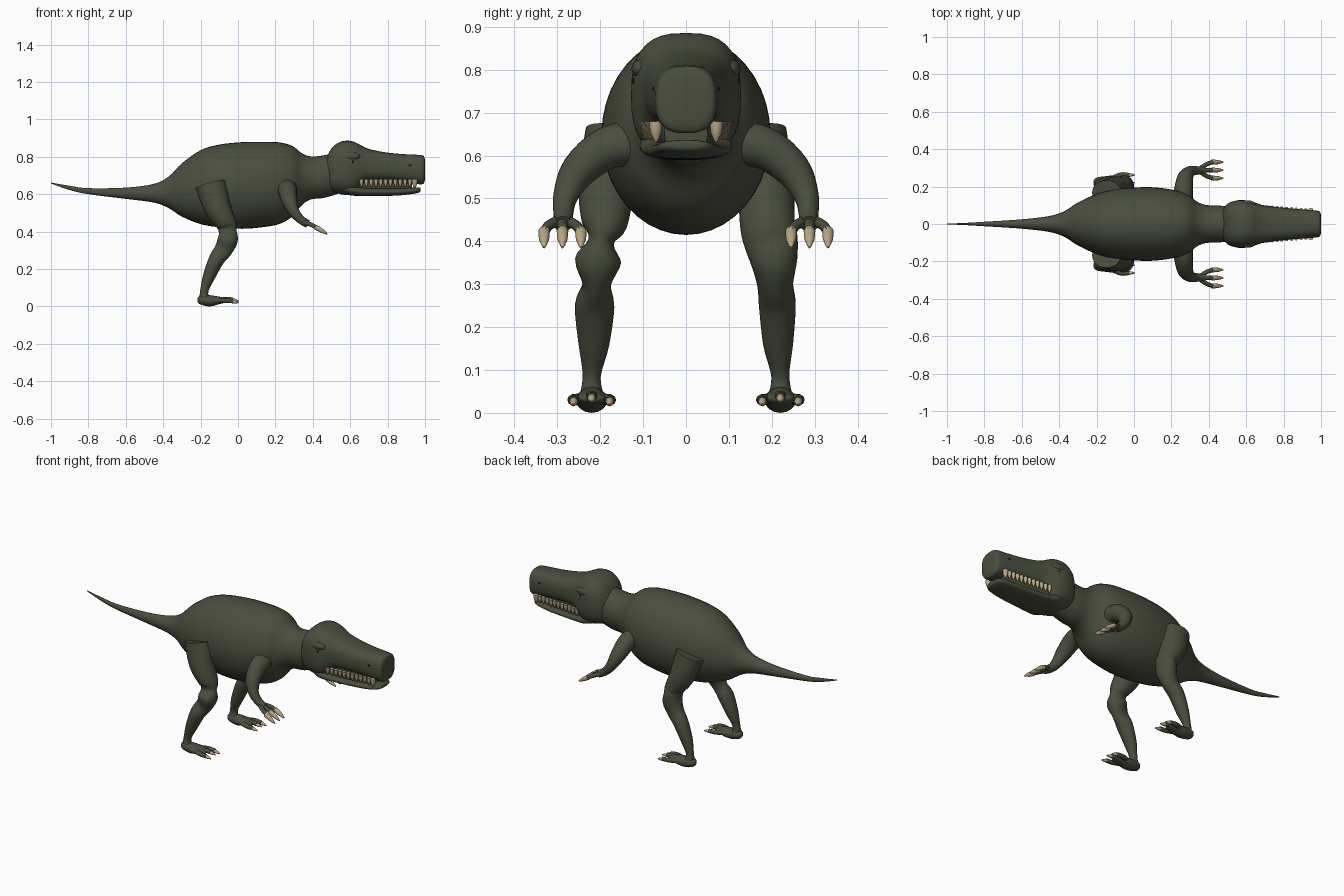
import bpy, bmesh, math
from mathutils import Vector

cube = bpy.data.objects.get("Cube")
if cube:
    bpy.data.objects.remove(cube)


def material(name, rgb):
    m = bpy.data.materials.new(name)
    m.use_nodes = True
    m.diffuse_color = (*rgb, 1)
    m.node_tree.nodes["Principled BSDF"].inputs["Base Color"].default_value = (*rgb, 1)
    return m


SKIN = material("dark olive skin", (0.068, 0.076, 0.048))
BONE = material("bone", (0.50, 0.40, 0.25))
BLACK = material("black", (0.01, 0.01, 0.01))


def finish(name, bm, mat, angle=50):
    bmesh.ops.recalc_face_normals(bm, faces=bm.faces)
    mesh = bpy.data.meshes.new(name)
    bm.to_mesh(mesh)
    bm.free()
    mesh.materials.append(mat)
    obj = bpy.data.objects.new(name, mesh)
    bpy.context.collection.objects.link(obj)
    bpy.ops.object.select_all(action="DESELECT")
    obj.select_set(True)
    bpy.context.view_layer.objects.active = obj
    bpy.ops.object.shade_smooth_by_angle(angle=math.radians(angle))
    return obj


def resample(pts, steps):
    """Catmull-Rom spline through rows of any length."""
    out = []
    for i in range(len(pts) - 1):
        a, b, c, d = (pts[max(i - 1, 0)], pts[i], pts[i + 1], pts[min(i + 2, len(pts) - 1)])
        for k in range(steps):
            t = k / steps
            out.append([q + t * (r - p) / 2 + t * t * (2 * p - 5 * q + 4 * r - s) / 2
                        + t ** 3 * (3 * q - p - 3 * r + s) / 2
                        for p, q, r, s in zip(a, b, c, d)])
    return out + [list(pts[-1])]


def tube(name, rows, mat=SKIN, sides=24, steps=4, power=2, ref=(0, 1, 0), axis=None):
    """Loft rows of (x, y, z, radius along ref, radius across)."""
    rows = resample(rows, steps)
    centres = [Vector(r[:3]) for r in rows]
    bm = bmesh.new()
    rings = []
    u = Vector(ref)
    for i, row in enumerate(rows):
        t = centres[min(i + 1, len(rows) - 1)] - centres[max(i - 1, 0)]
        t = Vector(axis) if axis else t.normalized()
        u = (u - t * u.dot(t)).normalized()
        v = t.cross(u)
        ring = []
        for k in range(sides):
            a = math.tau * k / sides
            c, s = math.cos(a), math.sin(a)
            c = math.copysign(abs(c) ** (2 / power), c)
            s = math.copysign(abs(s) ** (2 / power), s)
            ring.append(bm.verts.new(centres[i] + u * c * max(row[3], 0.001)
                                     + v * s * max(row[4], 0.001)))
        rings.append(ring)
    for a, b in zip(rings, rings[1:]):
        for k in range(sides):
            j = (k + 1) % sides
            bm.faces.new((a[k], a[j], b[j], b[k]))
    bm.faces.new(rings[0])
    bm.faces.new(rings[-1])
    return finish(name, bm, mat)


def hull(name, rows, y=0, **kw):
    """Loft along x from rows of (x, bottom, top, half width)."""
    return tube(name, [(x, y, (b + t) / 2, w, (t - b) / 2) for x, b, t, w in rows],
                axis=(1, 0, 0), **kw)


def spike(name, base, tip, r):
    base, tip = Vector(base), Vector(tip)
    mid = base.lerp(tip, 0.55)
    ref = (0, 1, 0) if abs(tip.y - base.y) < 0.03 else (0, 0, 1)
    tube(name, [(*base, r, r), (*mid, r * 0.85, r * 0.85), (*tip, r * 0.2, r * 0.2)],
         BONE, sides=8, steps=2, ref=ref)


def ball(name, loc, size, mat):
    bm = bmesh.new()
    bmesh.ops.create_uvsphere(bm, u_segments=16, v_segments=10, radius=1)
    for v in bm.verts:
        v.co = Vector([c * s + p for c, s, p in zip(v.co, size, loc)])
    finish(name, bm, mat)


# Tail, torso and neck
hull("body", [
    (-1, .657, .662, .002), (-.9, .622, .645, .006), (-.8, .60, .632, .012),
    (-.6, .575, .635, .025), (-.45, .555, .655, .043), (-.37, .525, .695, .07),
    (-.3, .48, .765, .115), (-.2, .44, .835, .16), (-.1, .423, .865, .185),
    (.02, .415, .878, .196), (.12, .422, .88, .195), (.22, .44, .877, .18),
    (.29, .48, .858, .155), (.34, .54, .82, .118), (.39, .572, .802, .101),
    (.46, .58, .808, .098), (.56, .61, .83, .09)], sides=40)

# Skull and upper jaw
hull("skull", [
    (.47, .645, .79, .07), (.5, .615, .845, .108), (.54, .602, .877, .124),
    (.58, .595, .886, .128), (.62, .60, .88, .122), (.66, .64, .86, .11),
    (.7, .665, .842, .099), (.78, .668, .825, .089), (.87, .665, .815, .08),
    (.95, .655, .811, .074), (.985, .653, .808, .07), (.996, .664, .798, .062),
    (1, .685, .775, .045)], sides=36, power=2.7)

# Lower jaw and the closed inside of the mouth
hull("lower_jaw", [
    (.54, .61, .66, .08), (.6, .594, .655, .108), (.66, .59, .638, .1),
    (.75, .59, .634, .09), (.86, .593, .634, .08), (.94, .602, .636, .068),
    (.97, .61, .636, .05), (.977, .618, .632, .03)], power=2.5)
hull("mouth_lining", [(.6, .61, .7, .08), (.75, .61, .7, .068),
                      (.93, .615, .69, .05)], power=3)

# Leg centre line as (x, y, z, depth radius); the two legs differ in width
LEG = [(-.145, .165, .652, .082), (-.11, .185, .53, .072), (-.062, .19, .44, .054),
       (-.055, .198, .40, .048), (-.055, .205, .355, .054), (-.08, .208, .30, .048),
       (-.115, .213, .25, .042), (-.155, .215, .16, .033), (-.18, .22, .085, .022),
       (-.18, .22, .035, .028)]
WIDTHS = {-1: (.07, .066, .053, .03, .054, .033, .046, .036, .021, .03),
          1: (.07, .066, .064, .063, .055, .042, .043, .035, .021, .03)}

for s, side in ((1, "left"), (-1, "right")):
    # Leg, foot and toes
    tube(side + "_leg", [(x, y * s, z, w, d) for (x, y, z, d), w in zip(LEG, WIDTHS[s])])
    hull(side + "_foot", [
        (-.217, .025, .045, .01), (-.2, .01, .06, .028), (-.15, 0, .06, .036),
        (-.1, .012, .052, .04), (-.06, .022, .045, .03), (-.05, .028, .04, .015)],
        y=.22 * s, sides=16)
    for n, d in enumerate((-.042, 0, .042)):
        y, z = .22 * s + d, .028 if d else .036
        tube(f"{side}_toe_{n}", [(-.12, .22 * s + d * .5, .032, .014, .014),
                                 (-.07, y, z + .003, .014, .013),
                                 (-.028, y, z, .011, .012)], sides=10)
        spike(f"{side}_toe_claw_{n}", (-.035, y, z), (.004, y, z - .008), .01)

    # Arm, fingers and claws
    arm = [(.26, .11, .63, .055), (.265, .185, .617, .05), (.275, .25, .565, .042),
           (.30, .281, .505, .029), (.337, .286, .463, .023), (.375, .287, .44, .021)]
    tube(side + "_arm", [(x, y * s, z, r, r) for x, y, z, r in arm], sides=18, ref=(1, 0, 0))
    for n, d in enumerate((-.043, 0, .043)):
        y = .288 * s + d
        tube(f"{side}_finger_{n}", [(.355, .288 * s + d * .2, .449, .013, .013),
                                    (.39, .288 * s + d * .75, .437, .012, .012),
                                    (.425, y, .42, .011, .011)], sides=10)
        spike(f"{side}_hand_claw_{n}", (.415, y, .424), (.478, y, .386), .0135)

    # Brow, eye and nostril
    ball(side + "_brow", (.602, .103 * s, .802), (.052, .024, .024), SKIN)
    ball(side + "_eye", (.61, .112 * s, .774), (.014, .012, .011), BONE)
    ball(side + "_pupil", (.613, .121 * s, .774), (.006, .004, .007), BLACK)
    ball(side + "_nostril", (.92, .0755 * s, .755), (.008, .003, .005), BLACK)

    # Upper teeth, with a larger fang at the front
    count = 12
    for n in range(count):
        x = .66 + .285 * n / (count - 1)
        y = (.094 - .08 * (x - .66)) * s
        fang = n == count - 1
        spike(f"{side}_tooth_{n}", (x, y, .68), (x, y * .98, .632 if fang else .637),
              .015 if fang else .011)
